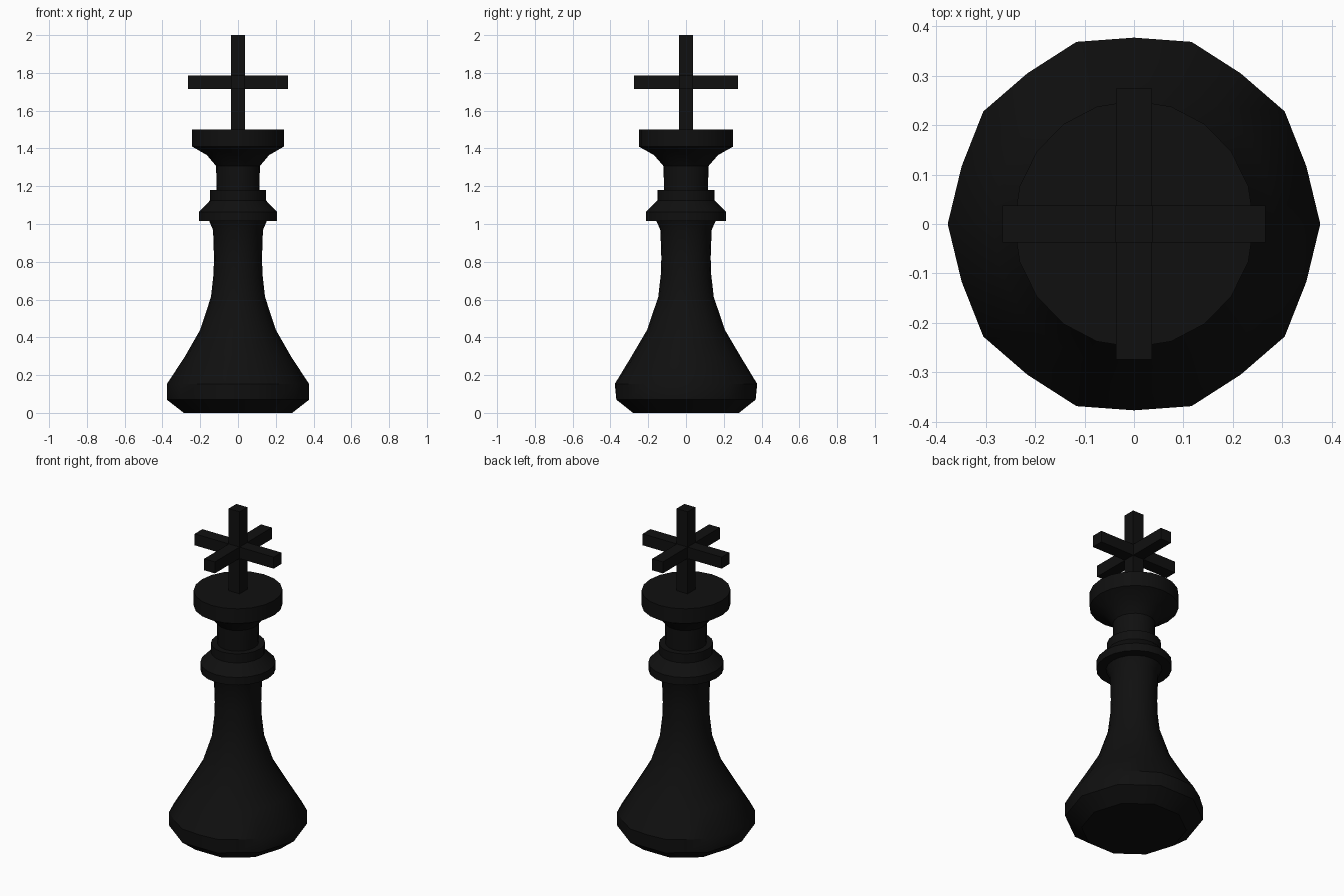
import bpy, bmesh
from math import cos, sin, pi, radians

cube = bpy.data.objects.get("Cube")
if cube:
    bpy.data.objects.remove(cube, do_unlink=True)

SIDES = 20
Y_SCALE = 1.028

black = bpy.data.materials.new("matte black")
black.use_nodes = True
black.diffuse_color = (0.005, 0.005, 0.005, 1)
bsdf = black.node_tree.nodes["Principled BSDF"]
bsdf.inputs["Base Color"].default_value = black.diffuse_color
bsdf.inputs["Roughness"].default_value = 0.6


def finish(name, bm):
    bmesh.ops.recalc_face_normals(bm, faces=bm.faces)
    mesh = bpy.data.meshes.new(name)
    bm.to_mesh(mesh)
    bm.free()
    mesh.materials.append(black)
    obj = bpy.data.objects.new(name, mesh)
    bpy.context.collection.objects.link(obj)
    return obj


def lathe(name, profile):
    """Turn (radius, height) points; the lowest rings narrow to ten sides."""
    bm = bmesh.new()
    rings = []
    for r, z in profile:
        odd = 0.951 if z < 0.1 else 0.973 if z < 0.2 else 1.0
        ring = []
        for i in range(SIDES):
            a = 2 * pi * i / SIDES
            k = r * (odd if i % 2 else 1)
            ring.append(bm.verts.new((k * cos(a), k * sin(a) * Y_SCALE, z)))
        rings.append(ring)
    for low, high in zip(rings, rings[1:]):
        for i in range(SIDES):
            j = (i + 1) % SIDES
            bm.faces.new((low[i], low[j], high[j], high[i]))
    bm.faces.new(rings[0])
    bm.faces.new(rings[-1])
    obj = finish(name, bm)
    bpy.ops.object.select_all(action="DESELECT")
    obj.select_set(True)
    bpy.context.view_layer.objects.active = obj
    bpy.ops.object.shade_smooth_by_angle(angle=radians(35))


def box(name, size, z):
    bm = bmesh.new()
    bmesh.ops.create_cube(bm, size=1)
    for v in bm.verts:
        v.co = (v.co.x * size[0], v.co.y * size[1], v.co.z * size[2] + z)
    finish(name, bm)


# Turned body: base, shaft, collar, neck and crown
lathe("turned_body", [
    (0.287, 0), (0.377, 0.07), (0.377, 0.153),
    (0.286, 0.29), (0.2, 0.44), (0.143, 0.614), (0.13, 0.73), (0.127, 0.82),
    (0.132, 0.968), (0.153, 1.017),
    (0.206, 1.017), (0.206, 1.064), (0.148, 1.125), (0.148, 1.18),
    (0.113, 1.18), (0.116, 1.307), (0.165, 1.365),
    (0.243, 1.41), (0.243, 1.5),
])

# Crossed finial
box("finial_post", (0.074, 0.074, 0.52), 1.74)
box("finial_side_bar", (0.532, 0.074, 0.07), 1.75)
box("finial_front_bar", (0.072, 0.548, 0.07), 1.75)
